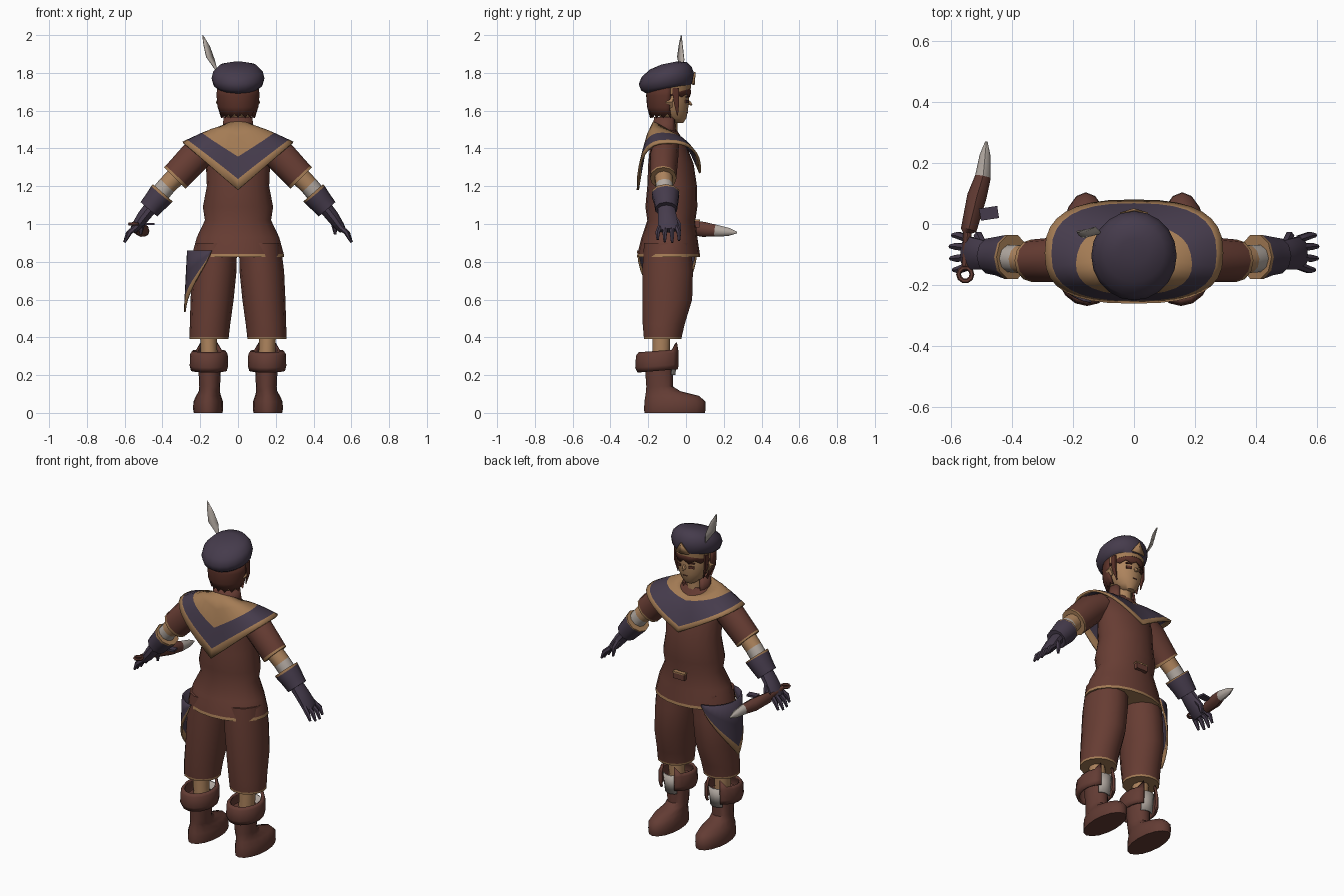
import bpy, bmesh
from math import sin, cos, pi, radians
from mathutils import Vector

if "Cube" in bpy.data.objects:
    bpy.data.objects.remove(bpy.data.objects["Cube"])


def material(name, rgb):
    m = bpy.data.materials.new(name)
    m.use_nodes = True
    m.diffuse_color = (*rgb, 1)
    m.node_tree.nodes["Principled BSDF"].inputs["Base Color"].default_value = (*rgb, 1)
    return m


BROWN = material("brown cloth", (.135, .046, .033))
LEATHER = material("boot leather", (.125, .045, .034))
PURPLE = material("dark purple cloth", (.060, .044, .072))
TAN = material("tan trim", (.37, .20, .09))
SKIN = material("skin", (.42, .23, .11))
HAIR = material("red brown hair", (.105, .032, .022))
GREY = material("pale grey", (.45, .40, .36))
parts = []


def skin(name, rows, mats, closed=True, caps=True, thick=0):
    """Join rows of points into a surface, one material per band."""
    bands = mats if isinstance(mats, list) else [mats] * (len(rows) - 1)
    slots = list(dict.fromkeys(bands))
    bm = bmesh.new()
    vs = [[bm.verts.new(p) for p in r] for r in rows]
    n = len(rows[0])
    for i, m in enumerate(bands):
        for j in range(n if closed else n - 1):
            k = (j + 1) % n
            f = bm.faces.new((vs[i][j], vs[i][k], vs[i + 1][k], vs[i + 1][j]))
            f.material_index = slots.index(m)
    if closed and caps:
        bm.faces.new(vs[0]).material_index = slots.index(bands[0])
        bm.faces.new(vs[-1]).material_index = slots.index(bands[-1])
    bmesh.ops.recalc_face_normals(bm, faces=bm.faces)
    me = bpy.data.meshes.new(name)
    bm.to_mesh(me)
    bm.free()
    for m in slots:
        me.materials.append(m)
    ob = bpy.data.objects.new(name, me)
    bpy.context.collection.objects.link(ob)
    if thick:
        mod = ob.modifiers.new("thickness", 'SOLIDIFY')
        mod.thickness, mod.offset = thick, 0
    parts.append(ob)
    return ob


def loft(name, rings, mats, n=14, s=1, slope=0, arc=None, caps=True, thick=0):
    """Upright form from rings of (z, centre x, half width, back y, front y)."""
    a0, a1 = arc or (0, 360)
    count = n if arc is None else n + 1
    rows = []
    for z, cx, rx, y0, y1 in rings:
        row = []
        for j in range(count):
            a = radians(a0 + (a1 - a0) * j / n)
            dy = (y1 - y0) / 2 * sin(a)
            row.append((s * (cx + rx * cos(a)), (y0 + y1) / 2 + dy, z + slope * dy))
        rows.append(row)
    return skin(name, rows, mats, arc is None, caps, thick)


def tube(name, path, mats, n=8, s=1):
    """Limb along (x, y, z, half thickness, half depth) stations."""
    pts = [Vector((s * p[0], p[1], p[2])) for p in path]
    rows = []
    for i, p in enumerate(path):
        d = (pts[min(i + 1, len(pts) - 1)] - pts[max(i - 1, 0)]).normalized()
        side = Vector((0, 1, 0)) if abs(d.y) < .8 else Vector((0, 0, 1))
        u = d.cross(side).normalized()
        v = u.cross(d)
        rows.append([pts[i] + u * p[3] * cos(2 * pi * j / n) + v * p[4] * sin(2 * pi * j / n)
                     for j in range(n)])
    return skin(name, rows, mats)


def box(name, loc, size, mat, turn=0):
    bpy.ops.mesh.primitive_cube_add(size=1, location=loc, rotation=(0, 0, turn))
    ob = bpy.context.object
    ob.name, ob.scale = name, size
    ob.data.materials.append(mat)


def shift(ob, indices, dz):
    for i in indices:
        ob.data.vertices[i].co.z += dz


# Tunic with flared skirt, neck and collar
loft("tunic", [(.825, 0, .245, -.26, .075), (.842, 0, .242, -.257, .073), (.93, 0, .218, -.235, .06),
               (1.02, 0, .175, -.205, .05), (1.09, 0, .186, -.215, .06), (1.2, 0, .165, -.205, .058),
               (1.32, 0, .17, -.2, .04), (1.42, 0, .17, -.19, 0), (1.5, 0, .085, -.165, -.05)],
     [TAN] + [BROWN] * 7, n=20)
loft("neck", [(1.44, 0, .05, -.15, -.04), (1.6, 0, .045, -.14, -.045)], SKIN, n=10)
loft("collar", [(1.46, 0, .085, -.17, -.04), (1.565, 0, .072, -.165, -.05)], BROWN,
     arc=(130, 410), thick=.01)
box("belt_pouch", (0, .06, 1.0), (.075, .025, .035), BROWN)
box("belt_pouch_trim", (0, .06, 1.02), (.078, .028, .008), TAN)

# Shoulder cape: V shaped at front and back, banded in tan and purple
N = 32
rows = [[] for _ in range(6)]
for j in range(N):
    a = 2 * pi * j / N
    c, si = cos(a), sin(a)
    back = (1 - si) / 2
    inner = Vector((.085 * c, -.105 + .065 * si, 1.5 - .04 * si))
    ox = .29 * (1 if c > 0 else -1) * abs(c) ** .75
    oy = -.095 + (.17 if si > 0 else .16) * (1 if si > 0 else -1) * abs(si) ** .75
    low = 1.27 if si > 0 else 1.18
    outer = Vector((ox, oy, low + (1.43 - low) * abs(ox) / .29))
    split = .2 + .36 * back
    for row, t in zip(rows, (0, split / 2, split, (split + .86) / 2, .86, 1)):
        p = inner.lerp(outer, t ** .75)
        p.z = inner.z + (outer.z - inner.z) * t ** 1.15
        row.append(p)
skin("shoulder_cape", rows, [TAN, TAN, PURPLE, PURPLE, TAN], caps=False, thick=.012)

# Head, face and hair
loft("head", [(1.535, 0, .03, -.08, -.015), (1.56, 0, .06, -.13, .002), (1.6, 0, .085, -.17, .01),
              (1.65, 0, .097, -.185, .016), (1.7, 0, .1, -.195, .014), (1.76, 0, .09, -.19, 0)],
     SKIN, n=16)
tube("nose", [(0, .0, 1.66, .008, .008), (0, .018, 1.64, .012, .012), (0, .032, 1.628, .004, .004)],
     SKIN, n=6)
hair = loft("back_hair", [(1.585, 0, .085, -.185, .0), (1.62, 0, .102, -.2, .0), (1.68, 0, .108, -.205, .01),
                          (1.73, 0, .105, -.2, .01)], HAIR, n=16, arc=(172, 368), thick=.012)
shift(hair, range(0, 17, 2), -.022)
fringe = loft("fringe", [(1.69, 0, .102, -.2, .022), (1.735, 0, .104, -.2, .02)], HAIR,
              n=10, arc=(0, 180), thick=.008)
shift(fringe, range(0, 11, 2), -.018)
for s in (1, -1):
    side = "left" if s > 0 else "right"
    box(side + "_eye", (s * .042, .006, 1.648), (.032, .009, .015), HAIR, -s * .42)
    box(side + "_brow", (s * .042, .008, 1.672), (.036, .009, .006), HAIR, -s * .42)
    tube(side + "_ear", [(.092, -.085, 1.665, .012, .02), (.106, -.09, 1.645, .012, .022),
                         (.092, -.08, 1.615, .006, .01)], SKIN, n=6, s=s)
    tube(side + "_sidelock", [(.1, -.055, 1.72, .012, .022), (.1, -.05, 1.64, .01, .016),
                              (.085, -.045, 1.575, .002, .003)], HAIR, n=6, s=s)
box("mouth", (0, .008, 1.59), (.026, .006, .004), HAIR)

# Beret, headband and feather
loft("headband", [(1.685, 0, .108, -.208, .026), (1.735, 0, .112, -.21, .03)], TAN, n=20, slope=.28)
loft("beret", [(1.715, 0, .105, -.21, .03), (1.735, 0, .13, -.238, .04), (1.77, 0, .14, -.25, .042),
               (1.805, 0, .132, -.235, .03), (1.838, 0, .1, -.19, .005), (1.852, 0, .05, -.13, -.05)],
     PURPLE, n=20, slope=.2)
skin("headband_peak", [[(-.045, .034, 1.74), (0, .042, 1.735), (.045, .034, 1.74)],
                       [(-.004, .046, 1.80), (0, .047, 1.805), (.004, .046, 1.80)]],
     TAN, closed=False, thick=.008)
skin("feather", [[(-.105, -.03, 1.79), (-.108, -.03, 1.8), (-.112, -.03, 1.805)],
                 [(-.125, -.01, 1.87), (-.147, -.03, 1.885), (-.168, -.045, 1.885)],
                 [(-.15, -.018, 1.94), (-.165, -.028, 1.945), (-.182, -.036, 1.95)],
                 [(-.184, -.024, 1.995), (-.186, -.025, 2.0), (-.188, -.026, 1.995)]],
     GREY, closed=False, thick=.005)

for s in (1, -1):
    side = "left" if s > 0 else "right"
    # Arm, glove and fingers
    tube(side + "_sleeve", [(.14, -.11, 1.42, .07, .07), (.22, -.115, 1.365, .085, .075),
                            (.325, -.12, 1.253, .08, .07), (.335, -.12, 1.243, .08, .07)],
         [BROWN, BROWN, TAN], n=12, s=s)
    tube(side + "_forearm", [(.31, -.12, 1.27, .052, .05), (.375, -.115, 1.205, .05, .047),
                             (.40, -.113, 1.175, .05, .047), (.46, -.11, 1.1, .04, .04)],
         [SKIN, GREY, GREY], n=10, s=s)
    tube(side + "_glove_cuff", [(.398, -.108, 1.165, .07, .076), (.405, -.108, 1.157, .07, .076),
                                (.44, -.105, 1.115, .063, .066), (.472, -.105, 1.078, .058, .06)],
         [TAN, PURPLE, PURPLE], n=10, s=s)
    tube(side + "_palm", [(.46, -.105, 1.09, .036, .045), (.50, -.1, 1.04, .034, .052),
                          (.54, -.095, .985, .026, .056), (.555, -.093, .965, .018, .05)],
         PURPLE, n=10, s=s)
    for i, (y, reach) in enumerate([(-.137, .85), (-.108, 1), (-.078, 1.03), (-.05, .9)]):
        spread = (y + .093) * .3
        tube(f"{side}_finger_{i + 1}", [(.54, y, .985, .015, .014),
                                        (.54 + .04 * reach, y + spread, .985 - .035 * reach, .014, .013),
                                        (.54 + .06 * reach, y + spread, .985 - .08 * reach, .007, .007)],
             PURPLE, n=6, s=s)
    tube(side + "_thumb", [(.495, -.07, 1.045, .016, .016), (.51, -.038, .995, .016, .015),
                           (.515, -.035, .945, .007, .007)], PURPLE, n=6, s=s)

    # Trouser leg, calf and boot
    loft(side + "_trouser_leg", [(.39, .153, .103, -.225, -.022), (.402, .153, .104, -.226, -.02),
                                 (.47, .148, .107, -.232, -.004), (.6, .137, .114, -.235, .036),
                                 (.75, .126, .118, -.235, .04), (.9, .115, .11, -.225, .03)],
         [TAN] + [BROWN] * 4, s=s)
    loft(side + "_calf", [(.28, .152, .044, -.18, -.085), (.42, .157, .044, -.18, -.08)], SKIN, n=10, s=s)
    loft(side + "_boot", [(0, .158, .076, -.22, .1), (.02, .158, .08, -.222, .104),
                          (.06, .158, .078, -.22, .102), (.09, .156, .066, -.215, .07),
                          (.115, .152, .056, -.212, -.03), (.14, .15, .055, -.21, -.07),
                          (.28, .15, .062, -.22, -.07)], LEATHER, n=16, s=s)
    cuff = loft(side + "_boot_cuff", [(.225, .154, .088, -.25, -.035), (.25, .154, .095, -.262, -.03),
                                      (.31, .154, .093, -.258, -.03), (.325, .154, .082, -.245, -.04)],
                LEATHER, n=14, s=s, slope=.08, arc=(118, 422), thick=.014)
    shift(cuff, (45, 59), .04)
    loft(side + "_boot_tongue", [(.2, .152, .06, -.21, -.06), (.315, .152, .07, -.22, -.045)], GREY,
         n=5, s=s, arc=(50, 130), thick=.008)

# Hip cloth hanging to a point on the outer thigh
rows = [[] for _ in range(4)]
for j in range(17):
    f = (j - 8) / 8
    a = radians(84) * f
    drop = .32 * (1 - abs(f)) ** .85 + .005
    for row, t in zip(rows, (0, .45, .84, 1)):
        flare = 1 + .12 * t * (1 - abs(f))
        row.append((-.125 - .14 * flare * cos(a), -.1 + .155 * sin(a), .86 - drop * t))
skin("hip_cloth", rows, [PURPLE, PURPLE, TAN], closed=False, thick=.01)

# Sheathed knife in hand
tube("knife", [(-.552, -.14, 1.0, .012, .014), (-.546, -.03, .985, .014, .016),
               (-.542, -.02, .984, .026, .032), (-.515, .09, .972, .032, .04),
               (-.495, .155, .965, .026, .032), (-.488, .225, .958, .018, .022),
               (-.484, .27, .955, .004, .004)], [LEATHER] * 4 + [GREY] * 2)
box("knife_tab", (-.475, .035, 1.0), (.06, .04, .012), PURPLE, .15)
bpy.ops.mesh.primitive_torus_add(major_segments=10, minor_segments=6, major_radius=.022,
                                 minor_radius=.008, location=(-.553, -.165, 1.0))
ring = bpy.context.object
ring.name = "knife_ring"
ring.data.materials.append(LEATHER)

# Smooth shading with sharp creases kept
bpy.ops.object.select_all(action='DESELECT')
for ob in parts + [ring]:
    ob.select_set(True)
bpy.context.view_layer.objects.active = parts[0]
bpy.ops.object.shade_smooth_by_angle(angle=radians(45))
